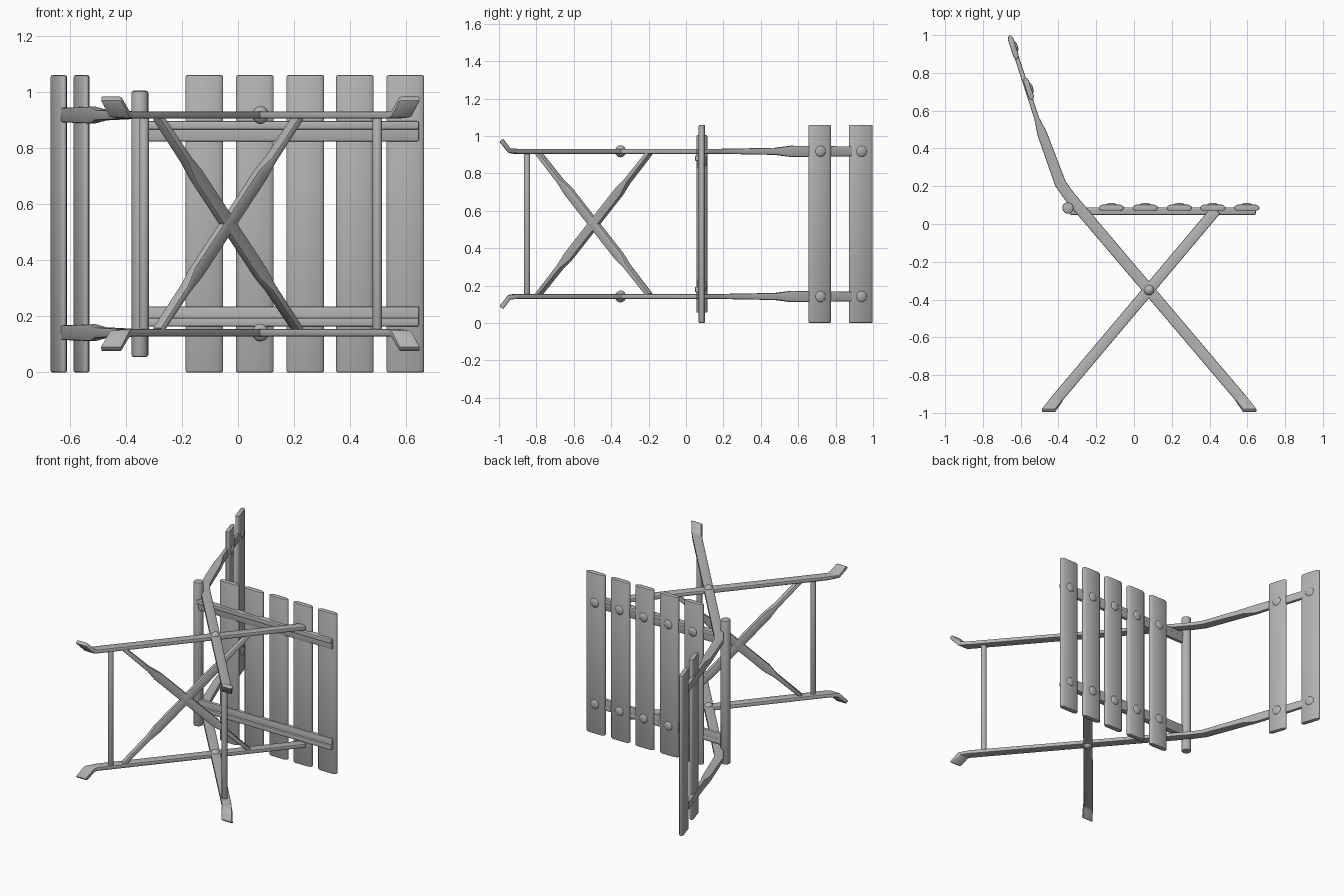
import bpy, bmesh, math
from mathutils import Vector

if "Cube" in bpy.data.objects:
    bpy.data.objects.remove(bpy.data.objects["Cube"])

MID = 0.53  # half of the chair's width, which runs along z
grey = bpy.data.materials.new("painted_grey")
grey.diffuse_color = (0.45, 0.45, 0.45, 1)
grey.use_nodes = True
grey.node_tree.nodes["Principled BSDF"].inputs["Base Color"].default_value = grey.diffuse_color


def finish(name, bm, bevel=0.0, segs=2, angle=35):
    bmesh.ops.recalc_face_normals(bm, faces=bm.faces)
    me = bpy.data.meshes.new(name)
    bm.to_mesh(me)
    bm.free()
    ob = bpy.data.objects.new(name, me)
    bpy.context.collection.objects.link(ob)
    me.materials.append(grey)
    bpy.ops.object.select_all(action='DESELECT')
    ob.select_set(True)
    bpy.context.view_layer.objects.active = ob
    if bevel:
        mod = ob.modifiers.new("Round", 'BEVEL')
        mod.width, mod.segments, mod.angle_limit = bevel, segs, math.radians(40)
        bpy.ops.object.modifier_apply(modifier=mod.name)
    bpy.ops.object.shade_smooth_by_angle(angle=math.radians(angle))
    return ob


def loft(bm, rings):
    """Rectangular bar through rings of (centre, half-width vector, half-depth vector)."""
    loops = []
    for c, u, v in rings:
        c, u, v = Vector(c), Vector(u), Vector(v)
        loops.append([bm.verts.new(p) for p in (c + u + v, c - u + v, c - u - v, c + u - v)])
    for a, b in zip(loops, loops[1:]):
        for i in range(4):
            j = (i + 1) % 4
            bm.faces.new((a[i], a[j], b[j], b[i]))
    bm.faces.new(loops[0])
    bm.faces.new(loops[-1][::-1])


def flat_bar(path, side):
    """Rings of a bar in the side plane; path rows are x, y, offset, half width, half depth."""
    pts = [Vector((p[0], p[1], 0)) for p in path]
    rings = []
    for i, (x, y, z, w, h) in enumerate(path):
        d = (pts[min(i + 1, len(pts) - 1)] - pts[max(i - 1, 0)]).normalized()
        rings.append(((x, y, MID + side * z), Vector((-d.y, d.x, 0)) * w, (0, 0, h)))
    return rings


def leg(name, path, foot):
    bm = bmesh.new()
    x0, y0, x1 = foot
    for s in (1, -1):
        rings = flat_bar(path, s)
        # splayed foot, cut level with the floor
        rings.append(((x0, y0, MID + s * 0.392), (0.037, 0, 0), (0, s * 0.006, 0.012)))
        rings.append(((x1, -0.988, MID + s * 0.448), (0.037, 0, 0), (0, s * 0.010, 0.008)))
        loft(bm, rings)
    return finish(name, bm, 0.006)


def rod(name, x, y, r, half):
    bm = bmesh.new()
    bmesh.ops.create_cone(bm, cap_ends=True, segments=20, radius1=r, radius2=r, depth=2 * half)
    bmesh.ops.translate(bm, verts=bm.verts, vec=(x, y, MID))
    return finish(name, bm, min(0.008, r * 0.4))


def domes(name, spots, scale, direction=0):
    bm = bmesh.new()
    c, s = math.cos(direction), math.sin(direction)
    for x, y, z in spots:
        new = bmesh.ops.create_uvsphere(bm, u_segments=16, v_segments=8, radius=1)["verts"]
        bmesh.ops.scale(bm, verts=new, vec=scale)
        for v in new:
            v.co = Vector((x + c * v.co.x - s * v.co.y, y + s * v.co.x + c * v.co.y, z + v.co.z))
    return finish(name, bm, angle=60)


def slat(name, x, y, half_w, half_t, direction):
    """Board running across the chair with thinned long edges."""
    u = Vector((math.cos(direction), math.sin(direction), 0))
    n = Vector((-u.y, u.x, 0))
    section = [(-1, -.45), (-.72, -1), (.72, -1), (1, -.45), (1, .45), (.72, 1), (-.72, 1), (-1, .45)]
    bm = bmesh.new()
    base = [bm.verts.new(Vector((x, y, 0)) + u * a * half_w + n * b * half_t) for a, b in section]
    top = [bm.verts.new(v.co + Vector((0, 0, 2 * MID))) for v in base]
    bm.faces.new(base)
    bm.faces.new(top[::-1])
    for i in range(8):
        j = (i + 1) % 8
        bm.faces.new((base[i], base[j], top[j], top[i]))
    return finish(name, bm, 0.006)


# Crossed legs: one pair carries the backrest, the other carries the seat
SIDE = 0.388
leg("back_leg", [(-0.655, 0.985, SIDE, .011, .025), (-0.515, 0.56, SIDE, .013, .030),
                 (-0.487, 0.48, SIDE, .026, .019), (-0.39, 0.215, SIDE, .030, .014),
                 (-0.345, 0.15, SIDE, .030, .013), (0.555, -0.91, SIDE, .029, .013)],
    (0.582, -0.945, 0.613))
leg("seat_leg", [(0.435, 0.075, SIDE, .029, .013), (-0.395, -0.91, SIDE, .029, .013)],
    (-0.422, -0.945, -0.453))

# Pivots where the legs cross
domes("leg_pivot", [(0.08, -0.35, MID + s * SIDE) for s in (1, -1)], (.03, .03, .032))

# Rods between the sides
rod("back_leg_stretcher", 0.497, -0.85, 0.017, SIDE)
rod("seat_leg_stretcher", -0.335, -0.85, 0.017, SIDE)
rod("seat_hinge_rod", -0.35, 0.085, 0.03, 0.475)

# Diagonal brace between the seat legs
for name, s in (("brace_rising", 1), ("brace_falling", -1)):
    a, b = Vector((-0.285, -0.79, MID - s * 0.38)), Vector((0.215, -0.195, MID + s * 0.38))
    d = (b - a).normalized()
    n = Vector((0.766, -0.643, 0))  # out of the legs' plane
    n = (n - d * n.dot(d)).normalized()
    w = d.cross(n)
    bm = bmesh.new()
    loft(bm, [(a.lerp(b, t), w * hw, n * hn) for t, hw, hn in
              ((0, .012, .020), (.2, .014, .020), (.27, .027, .014),
               (.73, .027, .014), (.8, .014, .020), (1, .012, .020))])
    finish(name, bm, 0.006)

# Seat rails: a flange under the slats with a lip along the outer edge
bm = bmesh.new()
for s in (1, -1):
    for dz, hz, y, hy in ((0.33, 0.036, 0.074, 0.012), (0.351, 0.015, 0.068, 0.020)):
        loft(bm, [((x, y, MID + s * dz), (0, hy, 0), (0, 0, hz)) for x in (-0.34, 0.645)])
finish("seat_rail", bm, 0.006)

# Seat slats with rivets
seat_x = [-0.12, 0.06, 0.24, 0.417, 0.597]
for i, x in enumerate(seat_x):
    slat(f"seat_slat_{i + 1}", x, 0.085, 0.067, 0.017, 0)
domes("seat_rivet", [(x, 0.1, MID + s * 0.335) for x in seat_x for s in (1, -1)], (.03, .012, .03))

# Backrest slats with rivets
lean = math.atan2(0.435, -0.14)
back = [(-0.639, 0.935, 0.066), (-0.558, 0.715, 0.062)]
for i, (x, y, w) in enumerate(back):
    slat(f"back_slat_{i + 1}", x, y, w, 0.015, lean)
domes("back_rivet", [(x + .012, y + .004, MID + s * SIDE) for x, y, w in back for s in (1, -1)],
      (.03, .012, .03), lean)
